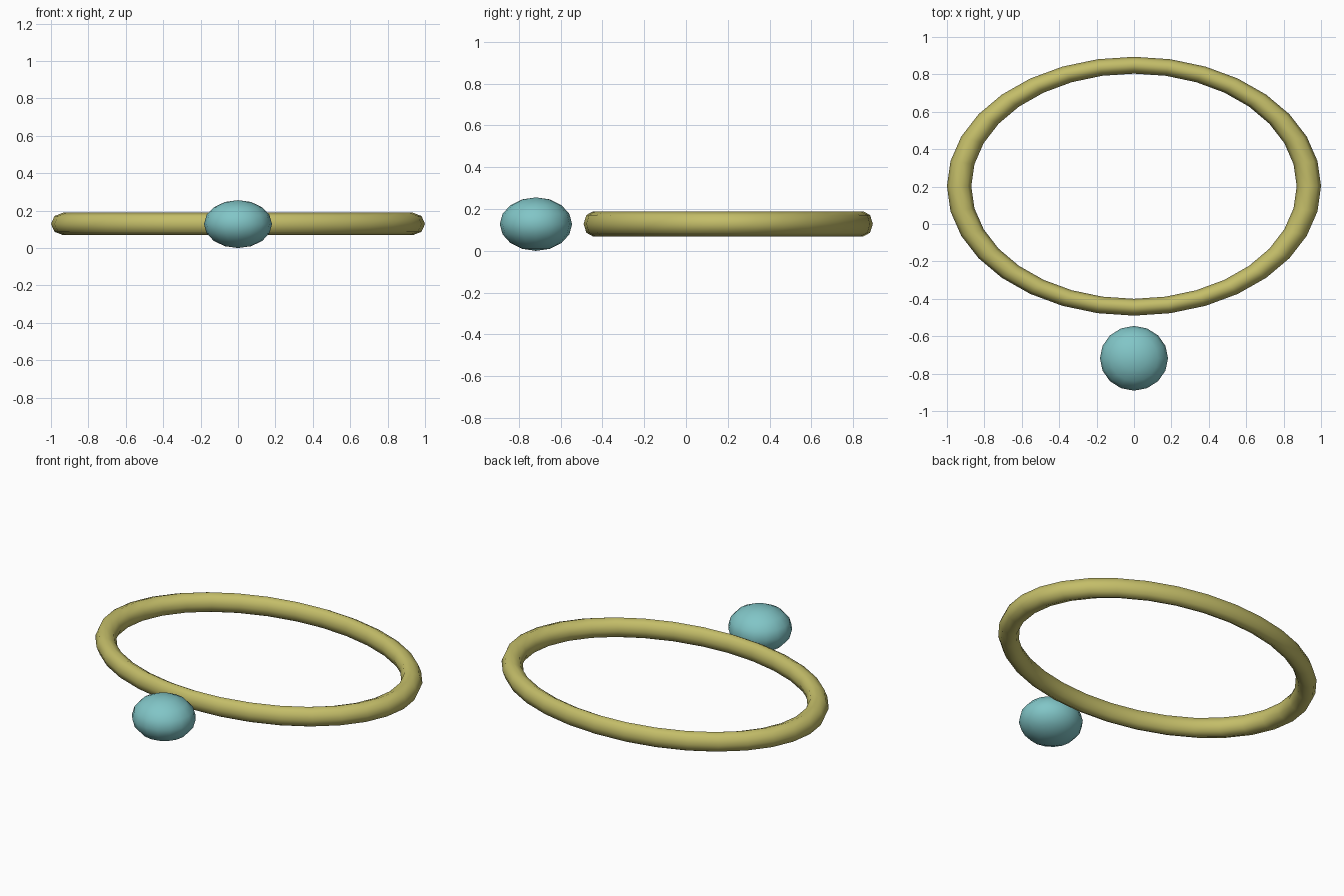
import bpy, math

if "Cube" in bpy.data.objects:
    bpy.data.objects.remove(bpy.data.objects["Cube"])


def material(name, rgb):
    m = bpy.data.materials.new(name)
    m.diffuse_color = (*rgb, 1.0)
    m.use_nodes = True
    m.node_tree.nodes["Principled BSDF"].inputs["Base Color"].default_value = m.diffuse_color
    return m


def finish(name, scale, mat):
    ob = bpy.context.object
    ob.name = name
    ob.scale = scale
    bpy.ops.object.transform_apply(location=False, rotation=False, scale=True)
    ob.data.materials.append(mat)
    bpy.ops.object.shade_smooth()
    return ob


olive = material("olive_yellow", (0.55, 0.51, 0.14))
teal = material("soft_teal", (0.22, 0.56, 0.57))

# Oval hoop: a round tube squashed front to back
bpy.ops.mesh.primitive_torus_add(major_segments=32, minor_segments=8,
                                 major_radius=0.935, minor_radius=0.065,
                                 location=(0, 0.202, 0.129))
finish("oval_ring", (1.0, 0.692, 0.92), olive)

# Flattened ball in front of the hoop
bpy.ops.mesh.primitive_uv_sphere_add(segments=16, ring_count=8, radius=1.0,
                                     location=(0, -0.718, 0.128))
finish("flattened_ball", (0.182, 0.173, 0.128), teal)
